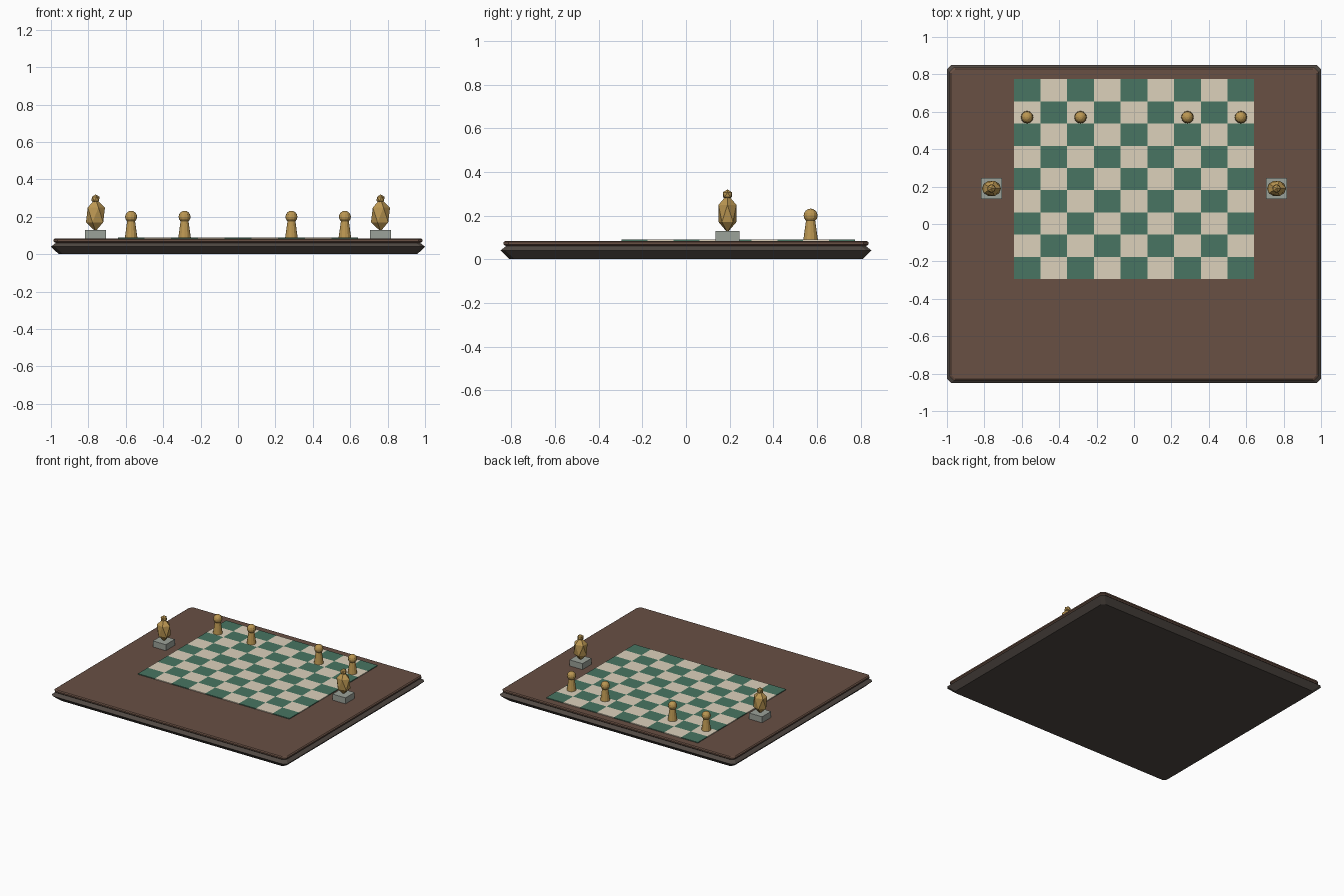
import bpy, bmesh
from mathutils import Matrix

if "Cube" in bpy.data.objects:
    bpy.data.objects.remove(bpy.data.objects["Cube"])


def material(name, rgb):
    m = bpy.data.materials.new(name)
    m.diffuse_color = (*rgb, 1)
    m.use_nodes = True
    m.node_tree.nodes["Principled BSDF"].inputs["Base Color"].default_value = m.diffuse_color
    return m


WOOD = material("brown_wood", (0.14, 0.08, 0.057))
DARK = material("dark_wood", (0.08, 0.065, 0.055))
GREEN = material("green_tile", (0.065, 0.178, 0.122))
CREAM = material("cream_tile", (0.72, 0.64, 0.5))
GOLD = material("gold", (0.5, 0.31, 0.085))
STONE = material("stone", (0.33, 0.36, 0.32))


def finish(bm, name, mat, loc=(0, 0, 0)):
    bmesh.ops.recalc_face_normals(bm, faces=bm.faces)
    me = bpy.data.meshes.new(name)
    bm.to_mesh(me)
    bm.free()
    me.materials.append(mat)
    ob = bpy.data.objects.new(name, me)
    ob.location = loc
    bpy.context.collection.objects.link(ob)
    return ob


def box(bm, center, size):
    bmesh.ops.create_cube(bm, size=1, matrix=Matrix.Translation(center) @ Matrix.Diagonal((*size, 1)))


def ball(bm, center, radii, level):
    bmesh.ops.create_icosphere(bm, subdivisions=level, radius=1,
                               matrix=Matrix.Translation(center) @ Matrix.Diagonal((*radii, 1)))


def moulded_slab(name, mat, profile, cut=0.022):
    """Stack of corner-cut rectangles; profile holds (inset, z)."""
    bm = bmesh.new()
    rings = []
    for inset, z in profile:
        x, y = 1 - inset, 0.85 - inset
        pts = [(x, y - cut), (x - cut, y), (cut - x, y), (-x, y - cut),
               (-x, cut - y), (cut - x, -y), (x - cut, -y), (x, cut - y)]
        rings.append([bm.verts.new((px, py, z)) for px, py in pts])
    for a, b in zip(rings, rings[1:]):
        for i in range(8):
            j = (i + 1) % 8
            bm.faces.new((a[i], a[j], b[j], b[i]))
    bm.faces.new(rings[0])
    bm.faces.new(rings[-1])
    return finish(bm, name, mat)


# Base moulding and the brown top with its small edge bevel
moulded_slab("base_slab", DARK, [(0.042, 0), (0, 0.04), (0.025, 0.06)])
moulded_slab("table_top", WOOD, [(0.025, 0.06), (0.014, 0.068), (0.014, 0.078), (0.022, 0.084)])

# Nine by nine checkered tiles, set towards the back
TW, TD = 1 / 7, 0.1188
for parity, name, mat in ((0, "green_tiles", GREEN), (1, "cream_tiles", CREAM)):
    bm = bmesh.new()
    for i in range(9):
        for j in range(9):
            if (i + j) % 2 == parity:
                box(bm, ((i - 4) * TW, 0.24 + (j - 4) * TD, 0.085), (TW, TD, 0.01))
    finish(bm, name, mat)

# Pawns: tapered body and round head
for n, x in enumerate((-4, -2, 2, 4)):
    loc = (x * TW, 0.571, 0.085)
    bm = bmesh.new()
    bmesh.ops.create_cone(bm, cap_ends=True, segments=12, radius1=0.034, radius2=0.02,
                          depth=0.1, matrix=Matrix.Translation((0, 0, 0.05)))
    finish(bm, f"pawn_body_{n}", GOLD, loc)
    bm = bmesh.new()
    bmesh.ops.create_uvsphere(bm, u_segments=12, v_segments=8, radius=0.032,
                              matrix=Matrix.Translation((0, 0, 0.115)))
    finish(bm, f"pawn_head_{n}", GOLD, loc)

# Faceted statuettes on stone plinths, one on each side
for side, x in (("left", -0.762), ("right", 0.762)):
    loc = (x, 0.19, 0.084)
    bm = bmesh.new()
    box(bm, (0, 0, 0.023), (0.11, 0.11, 0.046))
    finish(bm, f"plinth_{side}", STONE, loc)
    bm = bmesh.new()
    ball(bm, (0, 0, 0.126), (0.057, 0.048, 0.088), 1)
    finish(bm, f"statuette_body_{side}", GOLD, loc)
    bm = bmesh.new()
    ball(bm, (0, 0, 0.212), (0.025, 0.025, 0.024), 1)
    finish(bm, f"statuette_head_{side}", GOLD, loc)
